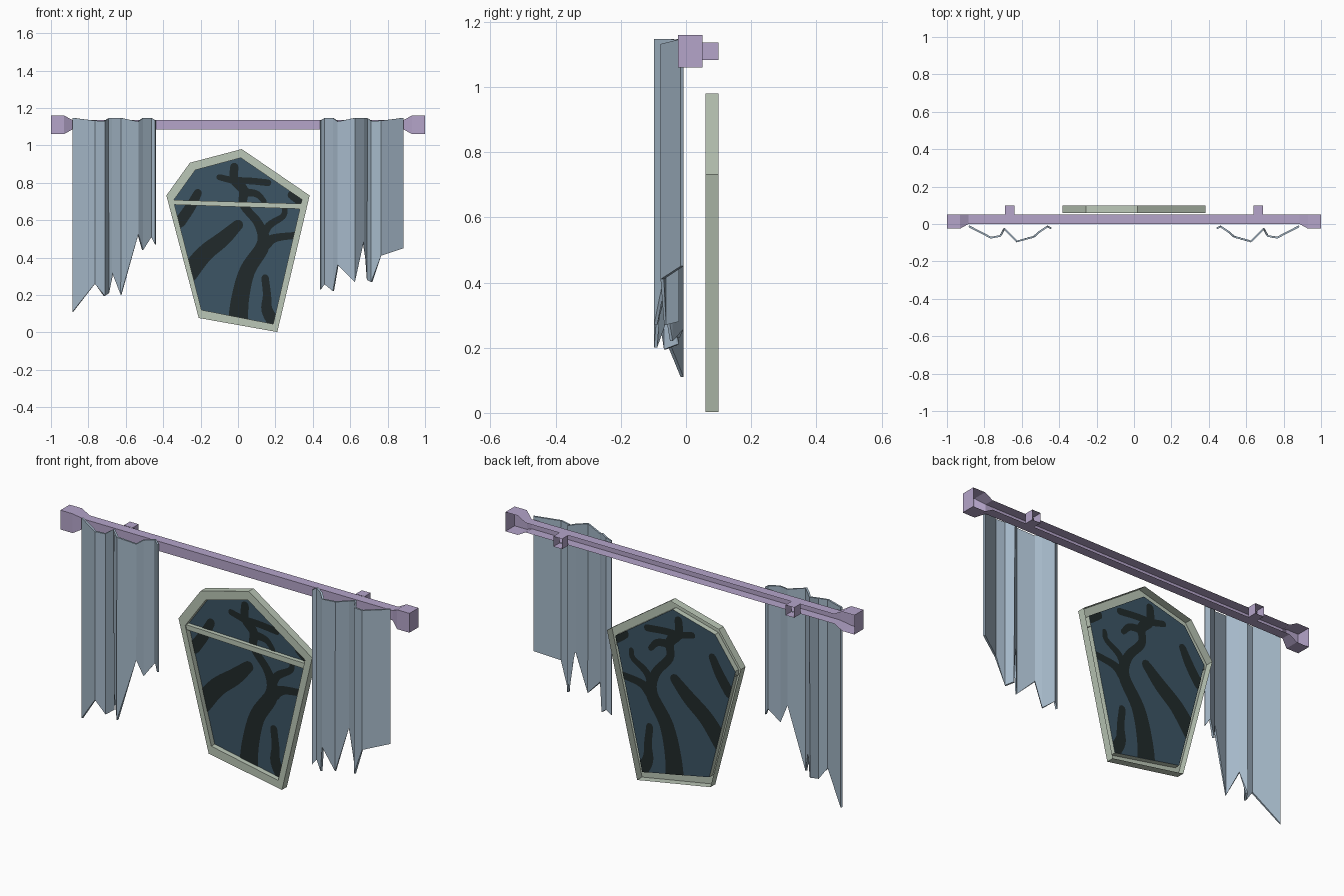
import bpy, bmesh, math
from mathutils import Vector

if "Cube" in bpy.data.objects:
    bpy.data.objects.remove(bpy.data.objects["Cube"])


def material(name, rgb):
    m = bpy.data.materials.new(name)
    m.diffuse_color = (*rgb, 1)
    m.use_nodes = True
    m.node_tree.nodes["Principled BSDF"].inputs["Base Color"].default_value = m.diffuse_color
    return m


LILAC = material("lilac", (0.46, 0.375, 0.59))
CLOTH = material("grey_blue_cloth", (0.376, 0.48, 0.58))
SAGE = material("sage", (0.50, 0.575, 0.475))
GLASS = material("deep_blue", (0.045, 0.09, 0.13))
BRANCH = material("near_black", (0.015, 0.023, 0.024))


def make(name, verts, faces, mat):
    me = bpy.data.meshes.new(name)
    me.from_pydata(verts, [], faces)
    me.materials.append(mat)
    ob = bpy.data.objects.new(name, me)
    bpy.context.collection.objects.link(ob)
    return ob


def tube(loop, y0, y1, inward=False):
    """Open walls between y0 and y1 along a loop of (x, z)."""
    n = len(loop)
    verts = [(x, y0, z) for x, z in loop] + [(x, y1, z) for x, z in loop]
    faces = []
    for i in range(n):
        j = (i + 1) % n
        f = (i, i + n, j + n, j)
        faces.append(f[::-1] if inward else f)
    return verts, faces


# Curtain rod: open-backed channel flaring into square finials
big = [(0.05, 1.16), (-0.025, 1.16), (-0.025, 1.06), (0.05, 1.06)]
thin = [(0.05, 1.135), (0.0, 1.135), (0.0, 1.085), (0.05, 1.085)]
sections = [(-1, big), (-0.93, big), (-0.885, thin),
            (0.885, thin), (0.93, big), (1, big)]
verts = [(x, y, z) for x, prof in sections for y, z in prof]
faces = []
for s in range(len(sections) - 1):
    for k in range(3):
        a = s * 4 + k
        faces.append((a, a + 1, a + 5, a + 4))
faces += [(3, 2, 1, 0), (20, 21, 22, 23)]
make("curtain_rod", verts, faces, LILAC)

# Wall brackets behind the rod
for side, cx in (("left", -0.665), ("right", 0.665)):
    sq = [(cx - 0.025, 1.083), (cx + 0.025, 1.083),
          (cx + 0.025, 1.136), (cx - 0.025, 1.136)]
    make("bracket_" + side, *tube(sq, 0.05, 0.10), LILAC)

# Curtains: shared mirrored fold profile (x, y, top z), torn hems differ
folds = [(0.883, -0.012, 1.147), (0.765, -0.073, 1.132), (0.715, -0.064, 1.13),
         (0.693, -0.025, 1.145), (0.67, -0.05, 1.147), (0.625, -0.093, 1.147),
         (0.535, -0.068, 1.127), (0.51, -0.045, 1.145), (0.463, -0.013, 1.147),
         (0.442, -0.024, 1.132)]
hems = {
    "left": (-1, [0.11, 0.26, 0.195, 0.21, 0.32, 0.20, 0.525, 0.44, 0.51, 0.47]),
    "right": (1, [0.45, 0.41, 0.27, 0.28, 0.49, 0.27, 0.36, 0.22, 0.257, 0.23]),
}
for side, (sx, hem) in hems.items():
    n = len(folds)
    verts = [(sx * x, y, z) for x, y, z in folds]
    verts += [(sx * x, y, h) for (x, y, _), h in zip(folds, hem)]
    faces = [(i, i + n, i + n + 1, i + 1) for i in range(n - 1)]
    if sx > 0:
        faces = [f[::-1] for f in faces]
    ob = make("curtain_" + side, verts, faces, CLOTH)
    mod = ob.modifiers.new("thickness", 'SOLIDIFY')
    mod.thickness = 0.01
    mod.offset = 0

# Window frame: crooked hexagon, open at the back
outer = [(-0.21, 0.077), (0.21, 0.002), (0.383, 0.732),
         (0.02, 0.98), (-0.257, 0.907), (-0.383, 0.732)]
inner = [(-0.195, 0.12), (0.188, 0.045), (0.342, 0.71),
         (0.015, 0.933), (-0.228, 0.868), (-0.345, 0.705)]
Y0, Y1, YG = 0.06, 0.10, 0.088
n = len(outer)
verts, faces = tube(outer, Y0, Y1)
v2, f2 = tube(inner, Y0, YG, inward=True)
verts += v2
faces += [tuple(i + 2 * n for i in f) for f in f2]
for i in range(n):
    j = (i + 1) % n
    faces.append((i, j, 2 * n + j, 2 * n + i))
make("window_frame", verts, faces, SAGE)

# Cross bar in front of the glass
bar = [(-0.348, 0.683), (0.335, 0.66), (0.339, 0.688), (-0.345, 0.708)]
verts, faces = tube(bar, 0.066, YG)
make("window_bar", verts, faces + [(0, 1, 2, 3)], SAGE)

# Glass pane
make("window_glass", [(x, YG, z) for x, z in inner], [tuple(range(n))], GLASS)


# Branch silhouettes: tapered ribbons through (x, z, half width) points
def smooth(pts, steps=5):
    p = [Vector(q) for q in pts]
    p = [2 * p[0] - p[1]] + p + [2 * p[-1] - p[-2]]
    out = []
    for a, b, c, d in zip(p, p[1:], p[2:], p[3:]):
        for s in range(steps):
            t = s / steps
            out.append(0.5 * (2 * b + (c - a) * t + (2 * a - 5 * b + 4 * c - d) * t * t
                              + (3 * b - a - 3 * c + d) * t ** 3))
    return out + [p[-2]]


strokes = [
    # trunk, from sill to crown
    [(0.0, 0.03, .055), (0.01, 0.17, .048), (0.05, 0.33, .042), (0.135, 0.47, .036),
     (0.11, 0.58, .024), (0.03, 0.68, .022), (0.03, 0.76, .026), (-0.02, 0.815, .024),
     (-0.02, 0.885, .022)],
    # forks
    [(0.14, 0.47, .036), (0.2, 0.505, .022), (0.32, 0.52, .018)],
    [(0.13, 0.5, .022), (0.165, 0.57, .02), (0.24, 0.62, .016), (0.25, 0.66, .014)],
    [(-0.02, 0.81, .02), (0.06, 0.81, .018), (0.16, 0.80, .018)],
    [(-0.02, 0.81, .018), (-0.1, 0.83, .016)],
    [(0.03, 0.75, .022), (0.1, 0.74, .018), (0.14, 0.70, .014)],
    # left limb
    [(-0.27, 0.31, .05), (-0.18, 0.42, .045), (-0.08, 0.50, .04), (0.0, 0.575, .028)],
    # upper left twig
    [(-0.31, 0.59, .03), (-0.255, 0.67, .028), (-0.215, 0.745, .022)],
    # lower right twig
    [(0.145, 0.29, .02), (0.155, 0.20, .022), (0.155, 0.12, .03), (0.2, 0.04, .035)],
    # right corner
    [(0.29, 0.735, .025), (0.345, 0.70, .03)],
]
bm = bmesh.new()
for pts in strokes:
    path = smooth(pts)
    for y in (YG - 0.002, YG + 0.002):
        rails = []
        for i, p in enumerate(path):
            d = path[min(i + 1, len(path) - 1)] - path[max(i - 1, 0)]
            side = Vector((-d.y, d.x)).normalized() * p.z
            rails.append([bm.verts.new((p.x + s * side.x, y, p.y + s * side.y))
                          for s in (1, -1)])
        loops = [[a[0], a[1], b[1], b[0]] for a, b in zip(rails, rails[1:])]
        for e in (path[0], path[-1]):
            loops.append([bm.verts.new((e.x + e.z * math.cos(k * math.pi / 5), y,
                                        e.y + e.z * math.sin(k * math.pi / 5)))
                          for k in range(10)])
        for lp in loops:
            f = bm.faces.new(lp)
            f.normal_update()
            if (f.normal.y > 0) != (y > YG):
                f.normal_flip()
# trim the branches to the pane outline
for i in range(n):
    (ax, az), (bx, bz) = inner[i], inner[(i + 1) % n]
    bmesh.ops.bisect_plane(bm, geom=bm.verts[:] + bm.edges[:] + bm.faces[:],
                           plane_co=(ax, YG, az), plane_no=(bz - az, 0, ax - bx),
                           clear_outer=True)
branches = make("branch_pattern", [], [], BRANCH)
bm.to_mesh(branches.data)
bm.free()
